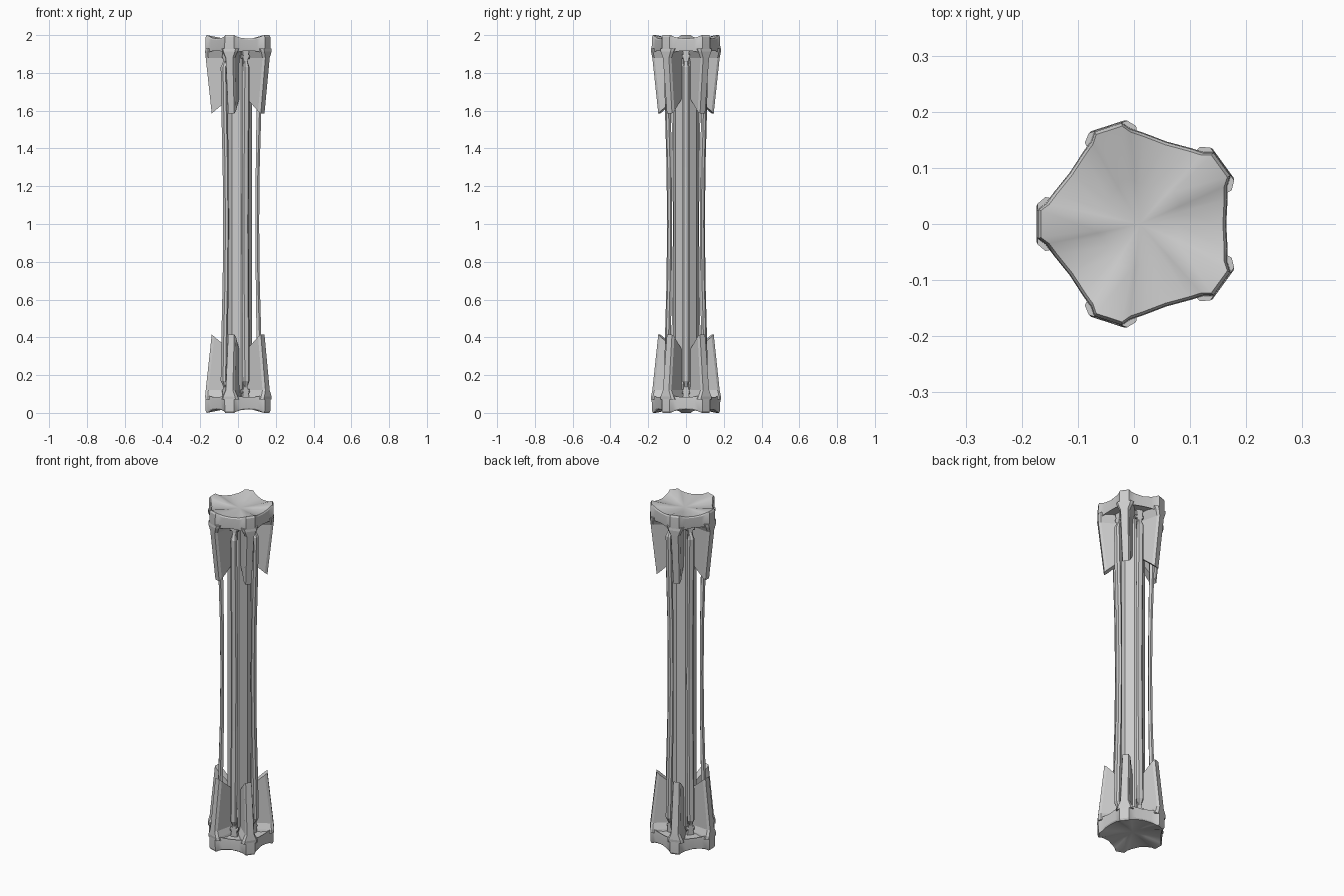
import bpy, bmesh
from math import cos, sin, radians

if "Cube" in bpy.data.objects:
    bpy.data.objects.remove(bpy.data.objects["Cube"])

CX = 0.01                      # axis offset so the five-sided plan is centred
STEP = 72


def loft(name, rings, tip=None, flip=False):
    """Skin closed rings of points; optional centre tip on the last ring."""
    bm = bmesh.new()
    rows = []
    for ring in rings:
        rows.append([bm.verts.new((x, y, 2 - z if flip else z)) for x, y, z in ring])
    n = len(rows[0])
    for a, b in zip(rows, rows[1:]):
        for i in range(n):
            j = (i + 1) % n
            bm.faces.new((a[i], a[j], b[j], b[i]))
    bm.faces.new(rows[0])
    if tip:
        c = bm.verts.new((tip[0], tip[1], 2 - tip[2] if flip else tip[2]))
        for i in range(n):
            bm.faces.new((rows[-1][i], rows[-1][(i + 1) % n], c))
    else:
        bm.faces.new(rows[-1])
    bmesh.ops.recalc_face_normals(bm, faces=bm.faces)
    me = bpy.data.meshes.new(name)
    bm.to_mesh(me)
    bm.free()
    ob = bpy.data.objects.new(name, me)
    bpy.context.collection.objects.link(ob)
    return ob


def place(r, t, z, deg):
    """Radial r, tangential t, height z, rotated about the axis."""
    c, s = cos(radians(deg)), sin(radians(deg))
    return (CX + r * c - t * s, r * s + t * c, z)


# one lobe of the cap outline: radial, tangential, lift weight
LOBE = [(0.152, -0.055, 0.25), (0.166, -0.036, 0.6), (0.181, -0.025, 1), (0.181, 0.025, 1),
        (0.166, 0.036, 0.6), (0.152, 0.055, 0.25)]


def cap_ring(scale, z_side, z_lobe):
    pts = []
    for k in range(5):
        d = 36 + STEP * k
        for r, t, w in LOBE:
            pts.append(place(r * scale, t * scale, z_side + (z_lobe - z_side) * w, d))
        pts.append(place(0.153 * scale, 0, z_side, d + 36))
    return pts


def section(pts, deg):
    return [place(r, t, z, deg) for r, t, z in pts]


def fin_section(z, ro, ri, w, slant=0.0):
    pts = [(ri, -0.6 * w), (ro - 0.014, -w), (ro, -0.75 * w),
           (ro, 0.75 * w), (ro - 0.014, w), (ri, 0.6 * w)]
    return [(r, t, z + (ro - r) * slant) for r, t in pts]


def rod_section(z, ro, ri, w):
    return [(ri, -w * 0.7, z), (ro - 0.01, -w, z), (ro, -w * 0.55, z),
            (ro, w * 0.55, z), (ro - 0.01, w, z), (ri, w * 0.7, z)]


# central core: pentagon with flattened corners
def core_ring(z):
    return [place(0.061, t, z, 36 + STEP * k) for k in range(5) for t in (-0.025, 0.025)]


loft("core", [core_ring(0.06), core_ring(1.94)])

for end, flip in (("top", False), ("bottom", True)):
    # lobed dished cap
    cap = loft(end + "_cap", [cap_ring(0.90, 1.925, 1.915), cap_ring(1.0, 1.917, 1.905),
                              cap_ring(1.01, 1.93, 1.93), cap_ring(1.0, 1.975, 1.99),
                              cap_ring(0.97, 1.981, 2.0), cap_ring(0.45, 1.974, 1.981)],
               tip=(CX, 0, 1.972), flip=flip)
    bpy.ops.object.select_all(action='DESELECT')
    cap.select_set(True)
    bpy.context.view_layer.objects.active = cap
    bpy.ops.object.shade_smooth_by_angle(angle=radians(25))

    for k in range(5):
        # tapering fin under each lobe, flared where it meets the cap
        d = 36 + STEP * k
        stations = [fin_section(1.93, 0.182, 0.05, 0.048), fin_section(1.912, 0.184, 0.05, 0.042),
                    fin_section(1.88, 0.181, 0.05, 0.026),
                    fin_section(1.585, 0.149, 0.05, 0.022, 0.85)]
        loft(f"{end}_fin_{k + 1}", [section(s, d) for s in stations], flip=flip)

        # link and cross pin joining each rod to the cap
        d = STEP * k
        link = [[(0.078, -w, z), (0.102, -w, z), (0.102, w, z), (0.078, w, z)]
                for z, w in ((1.82, 0.012), (1.88, 0.012), (1.93, 0.02))]
        loft(f"{end}_link_{k + 1}", [section(s, d) for s in link], flip=flip)
        pin = [[(0.09 + 0.012 * cos(radians(a)), t, 1.885 + 0.012 * sin(radians(a)))
                for a in range(0, 360, 45)] for t in (-0.022, 0.022)]
        loft(f"{end}_pin_{k + 1}", [section(s, d) for s in pin], flip=flip)

# slim bowed rods between the fins
PROFILE = [(1.865, 0.102, 0.086, 0.010), (1.83, 0.118, 0.086, 0.019), (1.6, 0.1135, 0.088, 0.0195),
           (1.3, 0.105, 0.084, 0.019), (1.0, 0.102, 0.082, 0.019)]
full = PROFILE + [(2 - z, a, b, w) for z, a, b, w in reversed(PROFILE[:-1])]
for k in range(5):
    loft(f"rod_{k + 1}", [section(rod_section(*p), STEP * k) for p in full])
